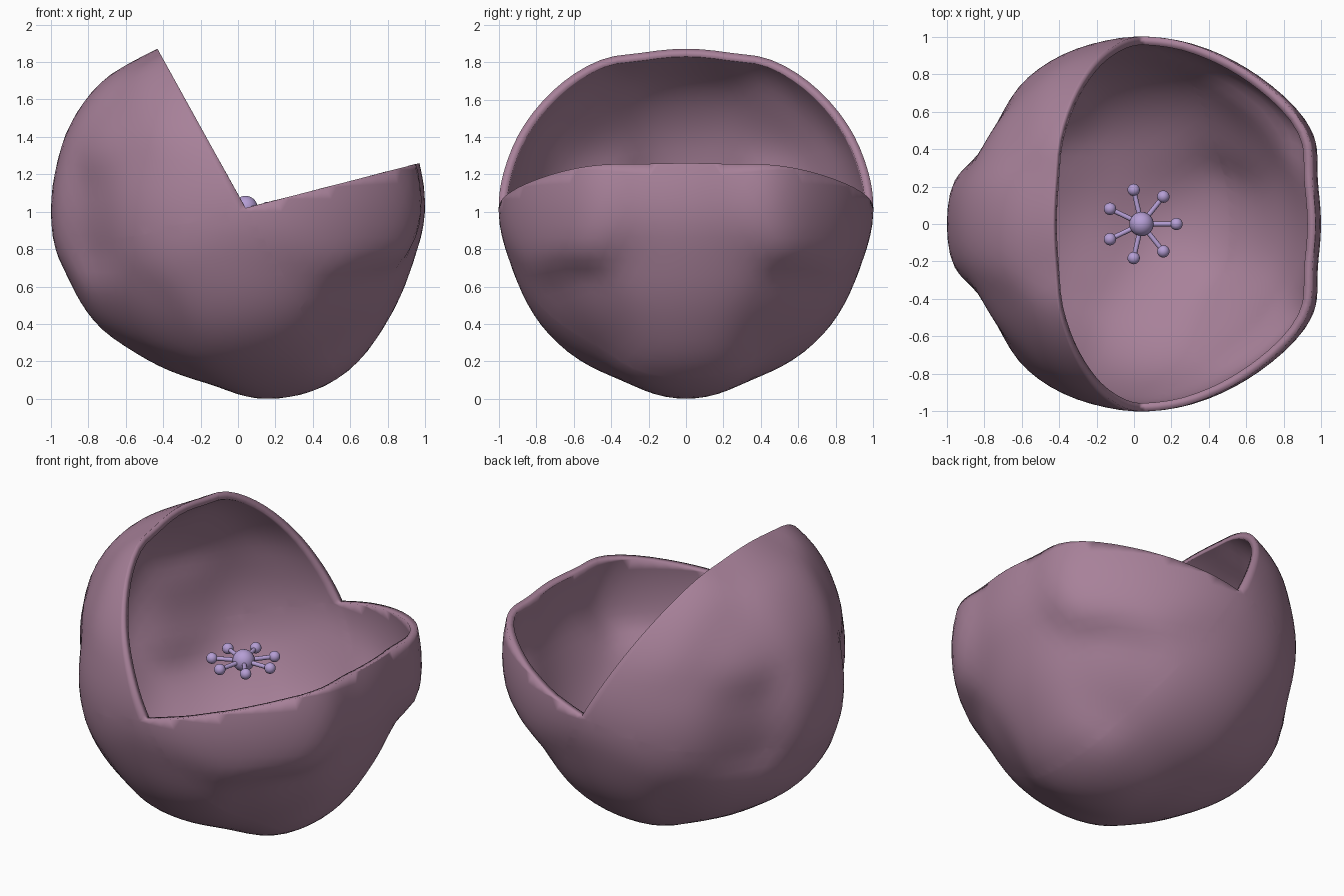
import bpy, bmesh, math
from mathutils import Vector

cube = bpy.data.objects.get("Cube")
if cube:
    bpy.data.objects.remove(cube, do_unlink=True)


def make_material(name, colour):
    mat = bpy.data.materials.new(name)
    mat.use_nodes = True
    mat.diffuse_color = colour
    mat.node_tree.nodes["Principled BSDF"].inputs["Base Color"].default_value = colour
    return mat


MAUVE = make_material("mauve", (0.39, 0.22, 0.32, 1))
LILAC = make_material("lilac", (0.46, 0.34, 0.66, 1))

CENTRE = Vector((0, 0, 1))
HUB = Vector((0.04, 0, 1.02))

# Guide points of the lumpy shell, relative to its centre (mirrored in y)
GUIDES = [
    (-.43, 0, .87), (-.8, 0, .62), (-1, 0, .03), (-.8, 0, -.55), (-.5, 0, -.78),
    (-.2, 0, -.9), (.2, 0, -1), (.42, 0, -.97), (.6, 0, -.84), (.8, 0, -.58),
    (.91, 0, -.33), (1, 0, .05), (.97, 0, .26),
    (-.74, .5, 0), (-.58, .78, 0), (-.3, .94, 0), (.1, 1, .05), (.4, .93, .08),
    (.7, .75, .1), (.92, .56, .15),
    (.1, .27, -.91), (.1, .58, -.78), (.1, .78, -.6), (0, .9, -.37),
    (-.36, .6, .74), (-.25, .8, .55), (-.55, .52, -.58), (.6, .45, -.6), (-.7, .5, .45),
]
LUMPS = []
for x, y, z in GUIDES:
    for side in (1, -1):
        p = Vector((x, y * side, z))
        LUMPS.append((p.normalized(), p.length))


def shell_radius(direction):
    total = weight_sum = 0
    for lump, radius in LUMPS:
        weight = math.exp((direction.dot(lump) - 1) / 0.03)
        total += weight * radius
        weight_sum += weight
    return total / weight_sum


def make_shell():
    bm = bmesh.new()
    bmesh.ops.create_icosphere(bm, subdivisions=5, radius=1)
    for v in bm.verts:
        d = v.co.normalized()
        v.co = CENTRE + d * shell_radius(d)

    # Open a wedge between the tall wall and the low wall
    tall_dir = Vector((-.47, 0, .85))
    low_dir = Vector((.93, 0, .24))
    tall_out = Vector((tall_dir.z, 0, -tall_dir.x)).normalized()
    low_out = Vector((-low_dir.z, 0, low_dir.x)).normalized()
    for normal in (tall_out, low_out):
        bmesh.ops.bisect_plane(bm, geom=bm.verts[:] + bm.edges[:] + bm.faces[:],
                               dist=0.003, plane_co=HUB, plane_no=normal)
    gone = []
    for f in bm.faces:
        offset = f.calc_center_median() - HUB
        if offset.dot(tall_out) > 0 and offset.dot(low_out) > 0:
            gone.append(f)
    bmesh.ops.delete(bm, geom=gone, context='FACES')

    mesh = bpy.data.meshes.new("shell")
    bm.to_mesh(mesh)
    bm.free()
    obj = bpy.data.objects.new("shell", mesh)
    bpy.context.collection.objects.link(obj)
    mesh.materials.append(MAUVE)
    wall = obj.modifiers.new("wall", 'SOLIDIFY')
    wall.thickness = 0.045
    wall.offset = -1
    return obj


def smooth(obj):
    bpy.ops.object.select_all(action='DESELECT')
    obj.select_set(True)
    bpy.context.view_layer.objects.active = obj
    bpy.ops.object.shade_smooth_by_angle(angle=math.radians(40))


def ball(name, centre, radius):
    bpy.ops.mesh.primitive_uv_sphere_add(segments=24, ring_count=14,
                                         radius=radius, location=centre)
    obj = bpy.context.object
    obj.name = name
    obj.data.materials.append(LILAC)
    smooth(obj)


def rod(name, start, end, radius):
    axis = end - start
    bpy.ops.mesh.primitive_cylinder_add(vertices=12, radius=radius, depth=axis.length,
                                        location=(start + end) / 2)
    obj = bpy.context.object
    obj.name = name
    obj.rotation_euler = axis.to_track_quat('Z', 'Y').to_euler()
    obj.data.materials.append(LILAC)
    smooth(obj)


smooth(make_shell())

# Core with a flat ring of small beads on spokes
ball("core", HUB, 0.065)
BEADS = 7
for i in range(BEADS):
    angle = math.tau * i / BEADS
    tip = HUB + Vector((math.cos(angle), math.sin(angle), 0)) * 0.187
    rod("spoke_%d" % (i + 1), HUB, tip, 0.013)
    ball("bead_%d" % (i + 1), tip, 0.033)
